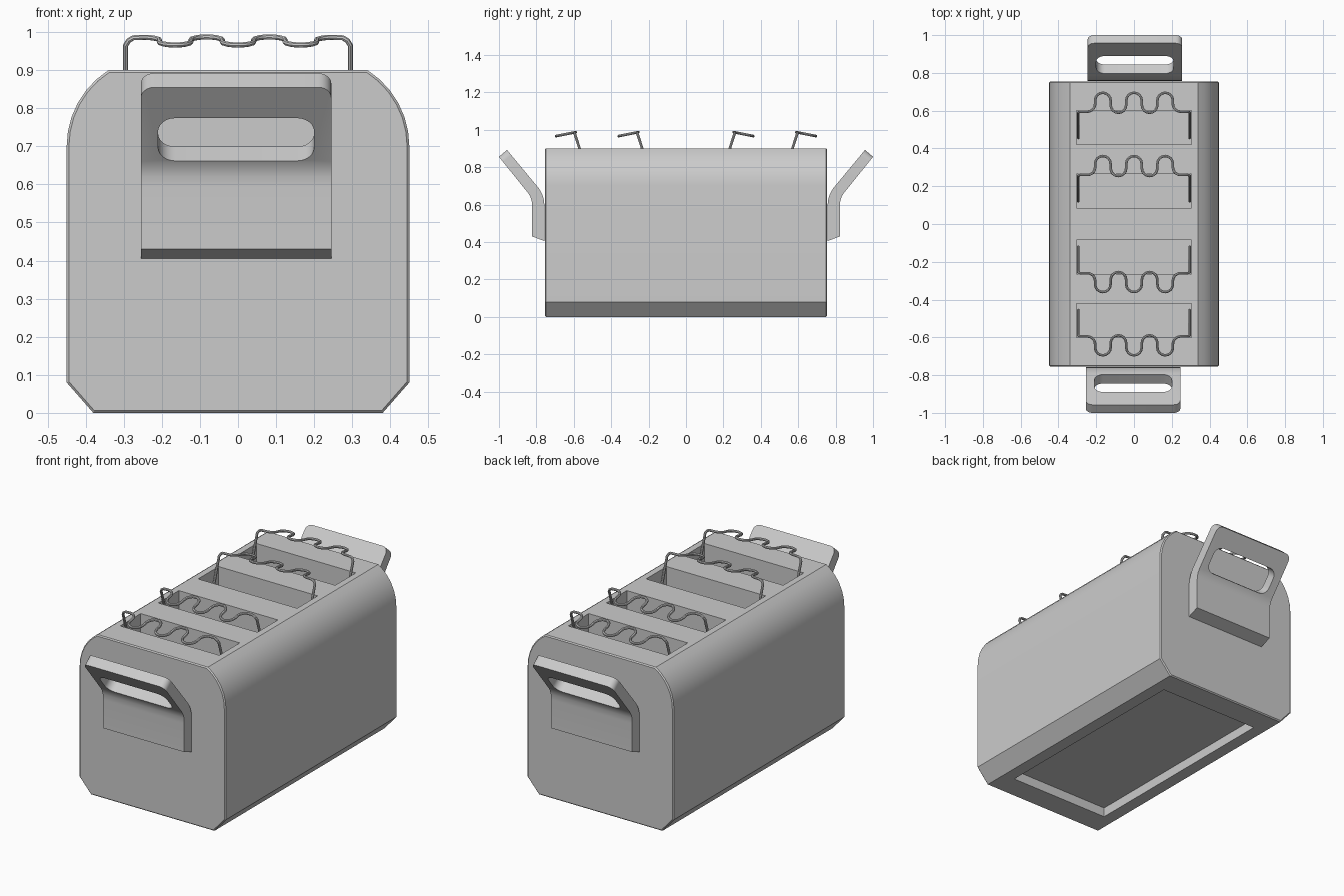
import bpy, bmesh, math
from mathutils import Vector, Matrix

cube = bpy.data.objects.get("Cube")
if cube:
    bpy.data.objects.remove(cube, do_unlink=True)

grey = bpy.data.materials.new("light grey")
grey.use_nodes = True
grey.diffuse_color = (0.6, 0.6, 0.6, 1)
grey.node_tree.nodes["Principled BSDF"].inputs["Base Color"].default_value = (0.6, 0.6, 0.6, 1)


def activate(obj):
    bpy.ops.object.select_all(action="DESELECT")
    obj.select_set(True)
    bpy.context.view_layer.objects.active = obj


def add_object(name, bm):
    bmesh.ops.recalc_face_normals(bm, faces=bm.faces)
    mesh = bpy.data.meshes.new(name)
    bm.to_mesh(mesh)
    bm.free()
    mesh.materials.append(grey)
    obj = bpy.data.objects.new(name, mesh)
    bpy.context.collection.objects.link(obj)
    return obj


def prism(points, offset):
    """Extrude a closed outline of 3D points along an offset."""
    bm = bmesh.new()
    face = bm.faces.new([bm.verts.new(p) for p in points])
    ext = bmesh.ops.extrude_face_region(bm, geom=[face], use_keep_orig=True)
    moved = [g for g in ext["geom"] if isinstance(g, bmesh.types.BMVert)]
    bmesh.ops.translate(bm, verts=moved, vec=offset)
    return bm


def box(name, size, centre):
    bm = bmesh.new()
    bmesh.ops.create_cube(bm, size=1, matrix=Matrix.Translation(centre) @ Matrix.Diagonal((*size, 1)))
    return add_object(name, bm)


def cut(obj, cutter):
    activate(obj)
    mod = obj.modifiers.new("cut", "BOOLEAN")
    mod.operation, mod.solver, mod.object = "DIFFERENCE", "EXACT", cutter
    bpy.ops.object.modifier_apply(modifier=mod.name)
    bpy.data.objects.remove(cutter, do_unlink=True)


def smooth(obj):
    activate(obj)
    bpy.ops.object.shade_smooth_by_angle(angle=math.radians(28))


# Body: chamfered base, curved shoulders, fine bevel round both ends
HALF = 0.755
sweep, radius = math.radians(57.6), 0.237
right_side = [(0.38, 0), (0.45, 0.08)]
for i in range(7):
    a = sweep * i / 6
    right_side.append((0.45 - radius + radius * math.cos(a), 0.70 + radius * math.sin(a)))
outline = right_side + [(-x, z) for x, z in reversed(right_side)]
bm = prism([(x, -HALF, z) for x, z in outline], (0, 2 * HALF, 0))
rims = [e for e in bm.edges if abs(e.verts[0].co.y - e.verts[1].co.y) < 0.001]
bmesh.ops.bevel(bm, geom=rims, offset=0.006, segments=1, affect="EDGES")
body = add_object("body", bm)

# Four deep slots and the recess underneath
SLOTS = [(0.175, 1), (0.51, 1), (0.175, -1), (0.51, -1)]
for y, side in SLOTS:
    cut(body, box("slot_cutter", (0.61, 0.18, 0.8), (0, y * side, 0.55)))
cut(body, box("recess_cutter", (0.62, 1.23, 0.1), (0, 0, 0.003)))
smooth(body)


# Wavy wire holders, one rising from each slot
def wire_holder(name, centre, side):
    r, bend = 0.041, []

    def arc(cx, cy, start, end):
        for i in range(9):
            a = math.radians(start + (end - start) * i / 8)
            bend.append((cx + r * math.cos(a), cy + r * math.sin(a)))

    arc(-0.247, 0.126, -90, 0)
    for k in (-1, 0, 1):
        arc(k * 0.165, 0.144, 180, 0)
        if k < 1:
            arc(k * 0.165 + 0.0825, 0.12, 180, 360)
    arc(0.247, 0.126, 180, 270)
    # the wave tilts down as it leaves the slot
    wave = [(x, y, 0.986 - 0.2 * (y - 0.085)) for x, y in bend]
    leg = [(-0.295, -0.055, 0.54), (-0.295, 0.08, 0.965), (-0.287, 0.085, 0.978), (-0.275, 0.085, 0.985)]
    path = leg + wave + [(-x, y, z) for x, y, z in reversed(leg)]
    curve = bpy.data.curves.new(name, "CURVE")
    curve.dimensions = "3D"
    curve.bevel_depth, curve.bevel_resolution = 0.007, 2
    curve.use_fill_caps = True
    curve.materials.append(grey)
    spline = curve.splines.new("POLY")
    spline.points.add(len(path) - 1)
    for point, (x, y, z) in zip(spline.points, path):
        point.co = (x * side, (y + centre) * side, z, 1)
    obj = bpy.data.objects.new(name, curve)
    bpy.context.collection.objects.link(obj)
    activate(obj)
    bpy.ops.object.convert(target="MESH")
    smooth(obj)


for n, (y, side) in enumerate(SLOTS):
    wire_holder(f"wire_holder_{n + 1}", y, side)


# Bent handles with a rounded grip hole, one at each end
def handle(name, turn):
    profile = [(0.757, 0.405), (0.757, 0.60), (0.761, 0.63), (0.771, 0.66), (0.787, 0.687), (0.957, 0.892),
               (1.0, 0.855), (0.843, 0.66), (0.832, 0.642), (0.825, 0.62), (0.823, 0.59), (0.823, 0.43)]
    bm = prism([(-0.245, y, z) for y, z in profile], (0.5, 0, 0))
    tips = [e for e in bm.edges if all(v.co.z > 0.84 for v in e.verts)
            and abs(e.verts[0].co.x - e.verts[1].co.x) < 0.001]
    bmesh.ops.bevel(bm, geom=tips, offset=0.035, segments=6, affect="EDGES", profile=0.5)
    obj = add_object(name, bm)

    along = Vector((0, 0.62, 0.785))
    through = Vector((0, 0.785, -0.62))
    middle = Vector((0.005, 0.887, 0.72))
    ring = []
    for cx, cy, start in ((0.16, 0.027, 0), (-0.16, 0.027, 90), (-0.16, -0.027, 180), (0.16, -0.027, 270)):
        for i in range(7):
            a = math.radians(start + 15 * i)
            ring.append(middle - through * 0.12 + Vector((cx + 0.045 * math.cos(a), 0, 0))
                        + along * (cy + 0.045 * math.sin(a)))
    cut(obj, add_object("grip_cutter", prism(ring, through * 0.2)))
    if turn:
        obj.data.transform(Matrix.Rotation(math.pi, 4, "Z"))
    smooth(obj)


handle("back_handle", False)
handle("front_handle", True)
